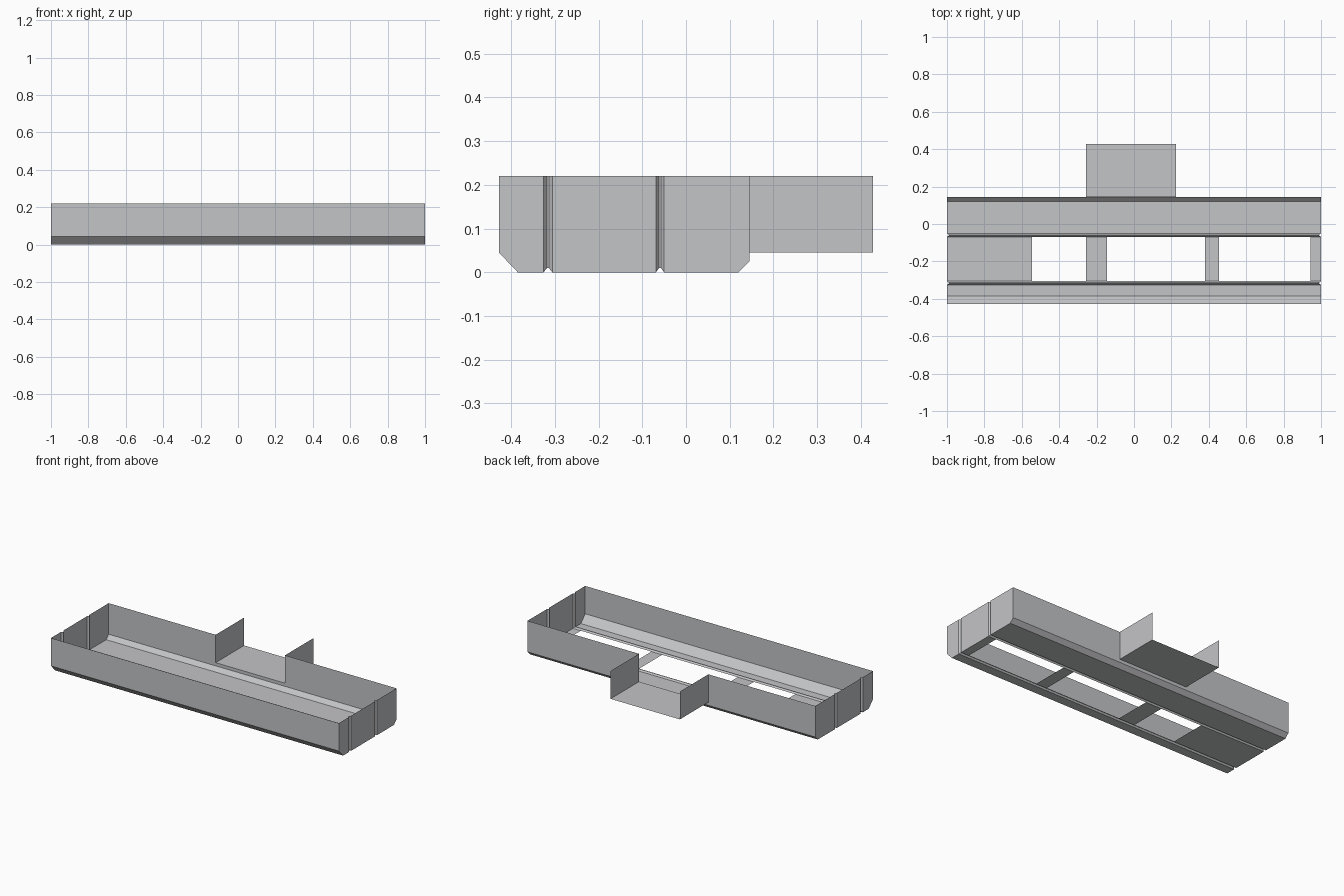
import bpy, bmesh

if "Cube" in bpy.data.objects:
    bpy.data.objects.remove(bpy.data.objects["Cube"])

grey = bpy.data.materials.new("plain_grey")
grey.diffuse_color = (0.55, 0.555, 0.57, 1)
grey.use_nodes = True
grey.node_tree.nodes["Principled BSDF"].inputs["Base Color"].default_value = grey.diffuse_color

TOP = 0.22          # rim height
GROOVE = 0.01       # groove depth
FRONT, BACK = -0.428, 0.145


def sheet(name, quads):
    """Thin sheet object from a list of point loops."""
    bm = bmesh.new()
    for q in quads:
        bm.faces.new([bm.verts.new(p) for p in q])
    bmesh.ops.remove_doubles(bm, verts=bm.verts, dist=1e-5)
    me = bpy.data.meshes.new(name)
    bm.to_mesh(me)
    bm.free()
    me.materials.append(grey)
    ob = bpy.data.objects.new(name, me)
    bpy.context.collection.objects.link(ob)
    return ob


def groove(a, b):
    """Shallow V groove in the cross-section: (y, inset) points."""
    m = (a + b) / 2
    return [(a, 0), (m - 0.002, GROOVE), (m + 0.002, GROOVE), (b, 0)]


g1, g2 = groove(-0.326, -0.306), groove(-0.069, -0.050)


def floor_strip(points):
    """Floor running the full length along (y, z, inset) points."""
    return [[(-1 + d0, y0, z0), (-1 + d1, y1, z1), (1 - d1, y1, z1), (1 - d0, y0, z0)]
            for (y0, z0, d0), (y1, z1, d1) in zip(points, points[1:])]


# Floor: front rail with chamfer and groove, rear floor with groove and chamfer
front_pts = [(FRONT, 0.045, 0), (-0.385, 0, 0)] + [(y, d, d) for y, d in g1]
rear_pts = [(y, d, d) for y, d in g2] + [(0.12, 0, 0), (BACK, 0.025, 0)]
sheet("front_floor_rail", floor_strip(front_pts))
sheet("rear_floor", floor_strip(rear_pts))

# Floor panels bridging the two grooves, with openings between them
ya, yb = g1[-1][0], g2[0][0]
sheet("floor_panels", [[(a, ya, 0), (a, yb, 0), (b, yb, 0), (b, ya, 0)]
                       for a, b in ((-1, -0.545), (-0.257, -0.145), (0.38, 0.455), (0.945, 1))])

# End walls follow the same cross-section, grooves included
pts = front_pts + rear_pts
for side, name in ((-1, "left_end_wall"), (1, "right_end_wall")):
    quads = []
    for (y0, z0, d0), (y1, z1, d1) in zip(pts, pts[1:]):
        x0, x1 = side * (1 - d0), side * (1 - d1)
        q = [(x0, y0, z0), (x1, y1, z1), (x1, y1, TOP), (x0, y0, TOP)]
        quads.append(q if side > 0 else q[::-1])
    sheet(name, quads)


def wall_y(y, a, b, z0, z1):
    return [(b, y, z0), (a, y, z0), (a, y, z1), (b, y, z1)]


# Long walls; the back one has a doorway to the annex
sheet("front_wall", [wall_y(FRONT, -1, 1, 0.045, TOP)[::-1]])
L, R, SILL, OUT = -0.257, 0.225, 0.045, 0.428
sheet("back_wall", [wall_y(BACK, -1, L, 0.025, TOP),
                    wall_y(BACK, R, 1, 0.025, TOP),
                    wall_y(BACK, L, R, 0.025, SILL)])

# Open-ended annex behind the doorway
sheet("annex_floor", [[(L, BACK, SILL), (L, OUT, SILL), (R, OUT, SILL), (R, BACK, SILL)]])
for x, name in ((L, "annex_left_wall"), (R, "annex_right_wall")):
    q = [(x, BACK, SILL), (x, OUT, SILL), (x, OUT, TOP), (x, BACK, TOP)]
    sheet(name, [q if x > 0 else q[::-1]])
